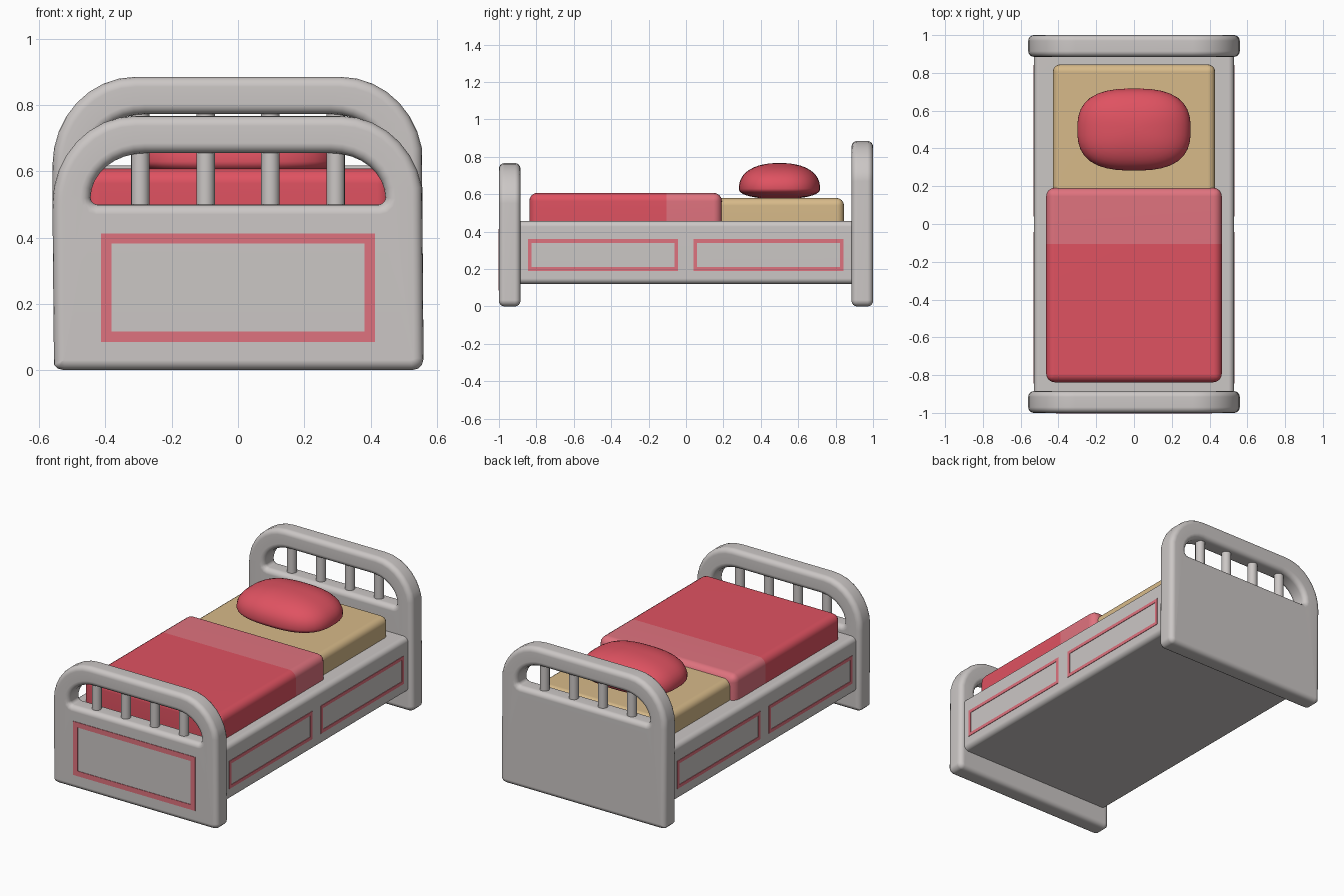
import bpy, bmesh, math
from mathutils import Vector

if "Cube" in bpy.data.objects:
    bpy.data.objects.remove(bpy.data.objects["Cube"])


def material(name, rgb):
    m = bpy.data.materials.new(name)
    m.diffuse_color = (*rgb, 1)
    m.use_nodes = True
    m.node_tree.nodes["Principled BSDF"].inputs["Base Color"].default_value = m.diffuse_color
    return m


GREY = material("warm grey paint", (0.60, 0.57, 0.56))
RED = material("red fabric", (0.74, 0.085, 0.12))
PINK = material("pink trim", (0.74, 0.17, 0.21))
TAN = material("tan mattress", (0.68, 0.49, 0.25))


def finish(name, bm, mats, angle=40, weighted=True):
    bmesh.ops.recalc_face_normals(bm, faces=bm.faces[:])
    me = bpy.data.meshes.new(name)
    bm.to_mesh(me)
    bm.free()
    for m in mats:
        me.materials.append(m)
    me.shade_smooth()
    me.set_sharp_from_angle(angle=math.radians(angle))
    ob = bpy.data.objects.new(name, me)
    bpy.context.scene.collection.objects.link(ob)
    if weighted:
        mod = ob.modifiers.new("weighted normals", 'WEIGHTED_NORMAL')
        mod.keep_sharp = True
    return ob


def rounded_box(lo, hi, r, seg=4):
    bm = bmesh.new()
    bmesh.ops.create_cube(bm, size=1)
    for v in bm.verts:
        v.co = [(lo[i] + hi[i]) / 2 + v.co[i] * (hi[i] - lo[i]) for i in range(3)]
    bmesh.ops.bevel(bm, geom=bm.edges[:], offset=r, segments=seg, profile=0.5, affect='EDGES')
    return bm


def ring_mesh(loops):
    """Join closed loops of equal length into a closed ring."""
    bm = bmesh.new()
    rows = [[bm.verts.new(p) for p in loop] for loop in loops]
    n = len(rows[0])
    for a, b in zip(rows, rows[1:] + rows[:1]):
        for j in range(n):
            k = (j + 1) % n
            bm.faces.new((a[j], a[k], b[k], b[j]))
    return bm


def arch_loop(w, z0, corner, cx, cz, top):
    """Anticlockwise outline: small bottom corners, wide elliptical shoulders."""
    pts = []
    for i in range(4):
        a = math.radians(-90 + 30 * i)
        pts.append((w - corner + corner * math.cos(a), z0 + corner + corner * math.sin(a)))
    for i in range(9):
        a = math.radians(90 * i / 8)
        p = (cx + (w - cx) * math.cos(a), cz + (top - cz) * math.sin(a))
        if math.dist(p, pts[-1]) > 0.004:
            pts.append(p)
    return [Vector(p) for p in pts] + [Vector((-x, z)) for x, z in reversed(pts)]


def shrink(loop, d):
    """Move an anticlockwise outline inward by d (negative grows it)."""
    out = []
    n = len(loop)
    for i, p in enumerate(loop):
        e1 = (p - loop[i - 1]).normalized()
        e2 = (loop[(i + 1) % n] - p).normalized()
        n1, n2 = Vector((-e1.y, e1.x)), Vector((-e2.y, e2.x))
        out.append(p + (n1 + n2) * (d / (1 + n1.dot(n2))))
    return out


def board(name, yc, lift):
    half, r = 0.0575, 0.03
    outer = arch_loop(0.56, 0, 0.034, 0.31, 0.50 + lift, 0.767 + lift)
    hole = arch_loop(0.445, 0.50 + lift, 0.02, 0.28, 0.52 + lift, 0.655 + lift)
    n = min(len(outer), len(hole))
    # keep both outlines the same length by dropping a matching shoulder point
    for loop in (outer, hole):
        while len(loop) > n:
            del loop[4], loop[len(loop) - 4]
    loops = []
    steps = [math.radians(22.5 * i) for i in range(5)]
    prof = [(r * (1 - math.sin(a)), -half + r * (1 - math.cos(a))) for a in steps]
    prof += [(d, -y) for d, y in reversed(prof)]       # from front face to back face
    for d, y in prof:
        loops.append([(p.x, yc + y, p.y) for p in shrink(outer, d)])
    for d, y in reversed(prof):
        loops.append([(p.x, yc + y, p.y) for p in shrink(hole, -d)])
    finish(name, ring_mesh(loops), [GREY])
    # round spindles in the opening
    for i, x in enumerate((-0.295, -0.098, 0.098, 0.295)):
        bm = bmesh.new()
        bmesh.ops.create_cone(bm, cap_ends=True, segments=16, radius1=0.028,
                              radius2=0.028, depth=0.2)
        for v in bm.verts:
            v.co += Vector((x, yc, 0.58 + lift))
        finish(f"{name}_spindle_{i + 1}", bm, [GREY])


def trim(name, u0, u1, v0, v1, w, place):
    """Thin rectangular painted outline; place maps (u, v, depth) to space."""
    def rect(i, d):
        return [place(u, v, d) for u, v in ((u0 + i, v0 + i), (u1 - i, v0 + i),
                                            (u1 - i, v1 - i), (u0 + i, v1 - i))]
    finish(name, ring_mesh([rect(0, -0.004), rect(0, 0.003), rect(w, 0.003), rect(w, -0.004)]),
           [PINK], weighted=False)


# end boards
board("footboard", -0.9425, 0)
board("headboard", 0.9425, 0.118)

# bed base
finish("bed_base", rounded_box((-0.53, -0.92, 0.12), (0.53, 0.92, 0.457), 0.03), [GREY])

# painted outlines
trim("footboard_trim", -0.413, 0.413, 0.085, 0.413, 0.031, lambda u, v, d: (u, -1 - d, v))
for side, s in (("right", 1), ("left", -1)):
    for end, y0 in (("front", -0.845), ("back", 0.04)):
        trim(f"{side}_{end}_trim", y0, y0 + 0.803, 0.19, 0.36, 0.02,
             lambda u, v, d: (s * (0.53 + d), u, v))

# mattress
finish("mattress", rounded_box((-0.43, -0.80, 0.38), (0.43, 0.845, 0.58), 0.04), [TAN])

# blanket with folded-over pale band
bm = rounded_box((-0.465, -0.838, 0.38), (0.465, 0.192, 0.608), 0.045)
bmesh.ops.bisect_plane(bm, geom=bm.verts[:] + bm.edges[:] + bm.faces[:],
                       plane_co=(0, -0.105, 0), plane_no=(0, 1, 0))
for f in bm.faces:
    f.material_index = int(f.calc_center_median().y > -0.105)
finish("blanket", bm, [RED, PINK])

# puffy pillow: squared-off ellipsoid with a flattened underside
bm = bmesh.new()
bmesh.ops.create_uvsphere(bm, u_segments=40, v_segments=24, radius=1)
for v in bm.verts:
    x, y, z = v.co
    h = math.hypot(x, y)
    k = (abs(x) ** 2.7 + abs(y) ** 2.7) ** (1 / 2.7)
    f = h / k if k > 1e-6 else 1
    g = (h ** 2.3 + abs(z) ** 2.3) ** (-1 / 2.3)
    v.co = (0.30 * x * f * g, 0.50 + 0.217 * y * f * g,
            0.63 + z * g * (0.137 if z > 0 else 0.055))
finish("pillow", bm, [RED], angle=80, weighted=False)
